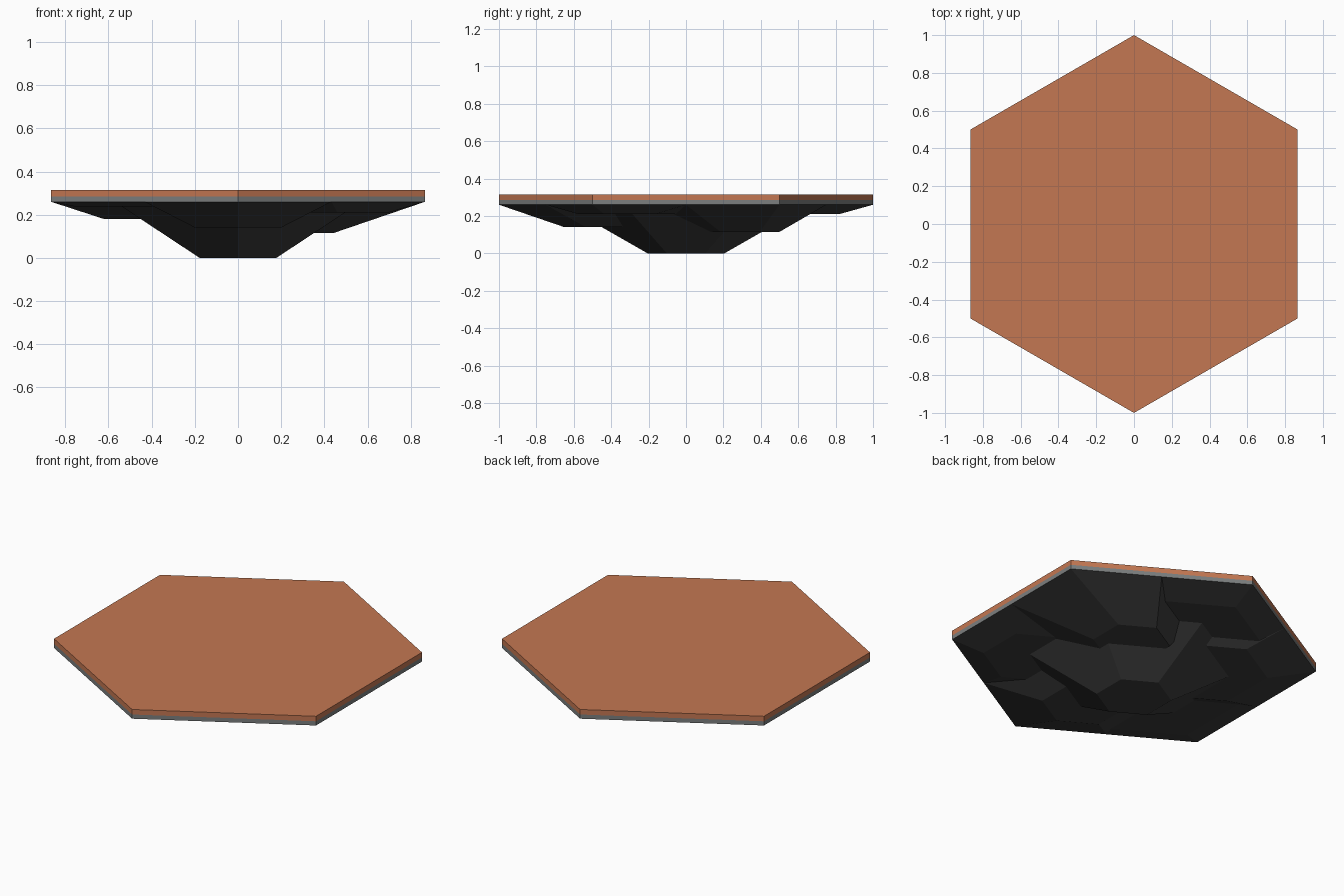
import bpy, bmesh, math

if "Cube" in bpy.data.objects:
    bpy.data.objects.remove(bpy.data.objects["Cube"])

def material(name, rgb):
    m = bpy.data.materials.new(name)
    m.diffuse_color = (*rgb, 1)
    m.use_nodes = True
    m.node_tree.nodes["Principled BSDF"].inputs["Base Color"].default_value = m.diffuse_color
    return m

clay = material("clay", (0.55, 0.185, 0.085))
stone = material("stone", (0.2, 0.21, 0.21))
rock = material("dark_rock", (0.045, 0.045, 0.045))

def hex_ring(bm, cx, cy, r, z):
    # hexagon with a point towards +y and -y
    return [bm.verts.new((cx + r * math.cos(math.radians(30 + 60 * i)),
                          cy + r * math.sin(math.radians(30 + 60 * i)), z))
            for i in range(6)]

def hex_frustum(name, bottom, top, mat):
    # bottom and top are (cx, cy, radius, z)
    bm = bmesh.new()
    b, t = hex_ring(bm, *bottom), hex_ring(bm, *top)
    for i in range(6):
        j = (i + 1) % 6
        bm.faces.new((b[i], b[j], t[j], t[i]))
    bm.faces.new(b[::-1])
    bm.faces.new(t)
    me = bpy.data.meshes.new(name)
    bm.to_mesh(me)
    bm.free()
    me.materials.append(mat)
    ob = bpy.data.objects.new(name, me)
    bpy.context.collection.objects.link(ob)
    return ob

RIM, MID, TOP = 0.26, 0.285, 0.315

# Flat layers of the tile
hex_frustum("surface_layer", (0, 0, 1, MID), (0, 0, 1, TOP), clay)
hex_frustum("stone_layer", (0, 0, 1, RIM), (0, 0, 1, MID), stone)

# Central rock reaching the ground
hex_frustum("central_rock", (0, 0, 0.205, 0), (0, 0, 0.66, RIM), rock)

# One rock per corner: angle of the corner, then its bottom hexagon
corner_rocks = [
    (30, (0.26, 0.29, 0.21, 0.115)),
    (90, (-0.03, 0.44, 0.38, 0.21)),
    (150, (-0.334, 0.22, 0.33, 0.18)),
    (210, (-0.36, -0.22, 0.45, 0.237)),
    (270, (0, -0.42, 0.23, 0.14)),
    (330, (0.46, -0.30, 0.274, 0.21)),
]
for n, (angle, bottom) in enumerate(corner_rocks, 1):
    a = math.radians(angle)
    hex_frustum(f"corner_rock_{n}", bottom,
                (0.5 * math.cos(a), 0.5 * math.sin(a), 0.5, RIM), rock)
